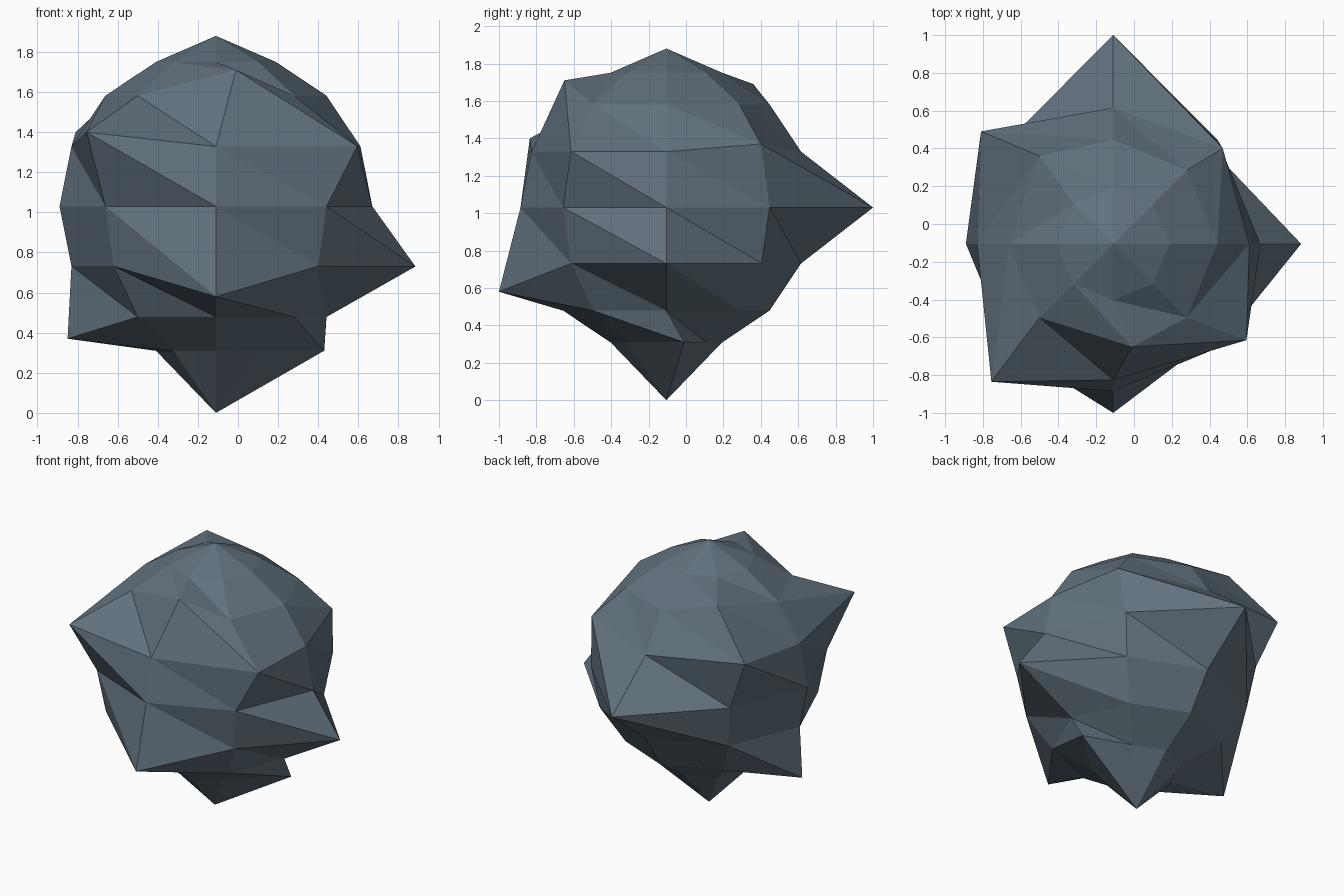
import bpy, bmesh, math

if "Cube" in bpy.data.objects:
    bpy.data.objects.remove(bpy.data.objects["Cube"])

# Faceted rock: an 8 x 8 low-poly sphere with a few points pulled out of place
R, N, RINGS = 0.78, 8, 8
CX, CY, CZ = -0.11, -0.105, 1.03

# pulled points: (ring from top, segment counter-clockwise from +x) -> position
E, NE, NN, NW, W, SW, S, SE = range(8)
moved = {
    (2, NW): (-0.50, 0.36, 1.69),
    (2, S): (-0.01, -0.65, 1.71),
    (3, NE): (0.47, 0.40, 1.37),
    (3, NW): (-0.81, 0.49, 1.40),
    (3, SW): (-0.755, -0.835, 1.40),
    (3, SE): (0.595, -0.615, 1.33),
    (4, NN): (-0.11, 1.0, 1.03),
    (5, E): (0.885, -0.105, 0.73),
    (5, S): (-0.11, -1.0, 0.58),
    (6, W): (-0.85, -0.105, 0.37),
    (7, E): (0.43, -0.01, 0.31),
}

bm = bmesh.new()
top = bm.verts.new((CX, CY, 1.88))
bottom = bm.verts.new((CX, CY, 0.0))
rings = {}
for r in range(1, RINGS):
    t = math.pi * r / RINGS
    for s in range(N):
        a = 2 * math.pi * s / N
        p = (CX + R * math.sin(t) * math.cos(a),
             CY + R * math.sin(t) * math.sin(a),
             CZ + R * math.cos(t))
        rings[r, s] = bm.verts.new(moved.get((r, s), p))

# caps and triangulated bands
for s in range(N):
    n = (s + 1) % N
    bm.faces.new((top, rings[1, s], rings[1, n]))
    bm.faces.new((bottom, rings[RINGS - 1, n], rings[RINGS - 1, s]))
    for r in range(1, RINGS - 1):
        bm.faces.new((rings[r, s], rings[r + 1, s], rings[r + 1, n]))
        bm.faces.new((rings[r, s], rings[r + 1, n], rings[r, n]))

mesh = bpy.data.meshes.new("rock")
bm.to_mesh(mesh)
bm.free()

# slate colour
mat = bpy.data.materials.new("slate_grey")
mat.diffuse_color = (0.12, 0.165, 0.205, 1)
mat.use_nodes = True
mat.node_tree.nodes["Principled BSDF"].inputs["Base Color"].default_value = mat.diffuse_color
mesh.materials.append(mat)
bpy.context.collection.objects.link(bpy.data.objects.new("rock", mesh))
